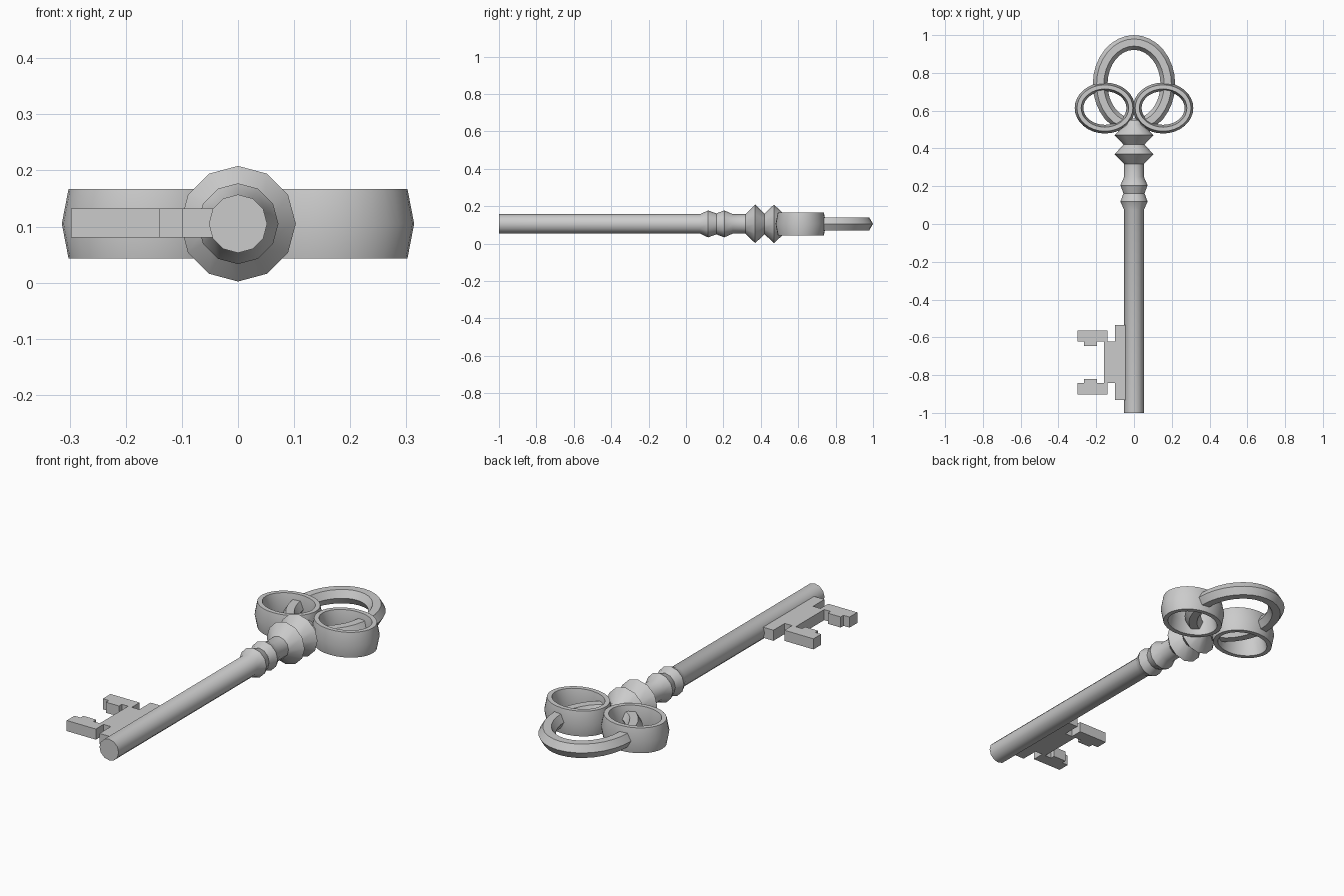
import bpy, bmesh
from math import cos, sin, tau, radians

if "Cube" in bpy.data.objects:
    bpy.data.objects.remove(bpy.data.objects["Cube"])

Z = 0.105  # height of the key's mid plane


def finish(name, bm, smooth=True):
    bmesh.ops.recalc_face_normals(bm, faces=bm.faces)
    mesh = bpy.data.meshes.new(name)
    bm.to_mesh(mesh)
    bm.free()
    ob = bpy.data.objects.new(name, mesh)
    bpy.context.collection.objects.link(ob)
    if smooth:
        bpy.ops.object.select_all(action='DESELECT')
        ob.select_set(True)
        bpy.context.view_layer.objects.active = ob
        bpy.ops.object.shade_smooth_by_angle(angle=radians(35))
    return ob


def turned(name, profile, sides=12):
    # Lathe (y, radius) profile around the key's long axis
    bm = bmesh.new()
    loops = [[bm.verts.new((r * cos(tau * i / sides), y, Z + r * sin(tau * i / sides)))
              for i in range(sides)] for y, r in profile]
    for a, b in zip(loops, loops[1:]):
        for i in range(sides):
            j = (i + 1) % sides
            bm.faces.new((a[i], a[j], b[j], b[i]))
    bm.faces.new(loops[0])
    bm.faces.new(loops[-1])
    return finish(name, bm)


def oval_ring(name, cx, cy, rx, ry, section, segs=32):
    # Sweep an (inset from outer edge, height) section round an ellipse
    bm = bmesh.new()
    loops = []
    for i in range(segs):
        c, s = cos(tau * i / segs), sin(tau * i / segs)
        loops.append([bm.verts.new((cx + (rx - d) * c, cy + (ry - d) * s, Z + h))
                      for d, h in section])
    n = len(section)
    for i in range(segs):
        a, b = loops[i], loops[(i + 1) % segs]
        for k in range(n):
            m = (k + 1) % n
            bm.faces.new((a[k], a[m], b[m], b[k]))
    return finish(name, bm)


def hex_section(width, bevel, half_h):
    return [(0, 0), (bevel, half_h), (width - bevel, half_h), (width, 0),
            (width - bevel, -half_h), (bevel, -half_h)]


# Shaft with turned beads and collar
turned("shaft", [(-1, .052), (.075, .052), (.118, .072), (.162, .056), (.205, .072),
                 (.25, .052), (.318, .052), (.37, .103), (.42, .055), (.47, .103),
                 (.525, .052), (.55, .045)])

# Bow: one large oval and two deeper side ovals
oval_ring("large_bow_ring", 0, .74, .218, .26, hex_section(.078, .02, .034))
for side, name in ((-1, "left"), (1, "right")):
    oval_ring(name + "_bow_ring", side * .154, .614, .16, .135,
              hex_section(.046, .012, .062))

# Bit: half outline (x, distance from the bit's middle) mirrored along y
half = [(-.03, .198), (-.10, .198), (-.10, .11), (-.14, .11), (-.14, .17), (-.298, .17),
        (-.298, .11), (-.265, .11), (-.265, .088), (-.195, .088), (-.195, .11), (-.16, .11)]
outline = half + [(x, -d) for x, d in reversed(half)]
bm = bmesh.new()
face = bm.faces.new([bm.verts.new((x, -.733 + d, Z - .025)) for x, d in outline])
ext = bmesh.ops.extrude_face_region(bm, geom=[face], use_keep_orig=True)
bmesh.ops.translate(bm, vec=(0, 0, .052),
                    verts=[v for v in ext["geom"] if isinstance(v, bmesh.types.BMVert)])
finish("bit", bm, smooth=False)
